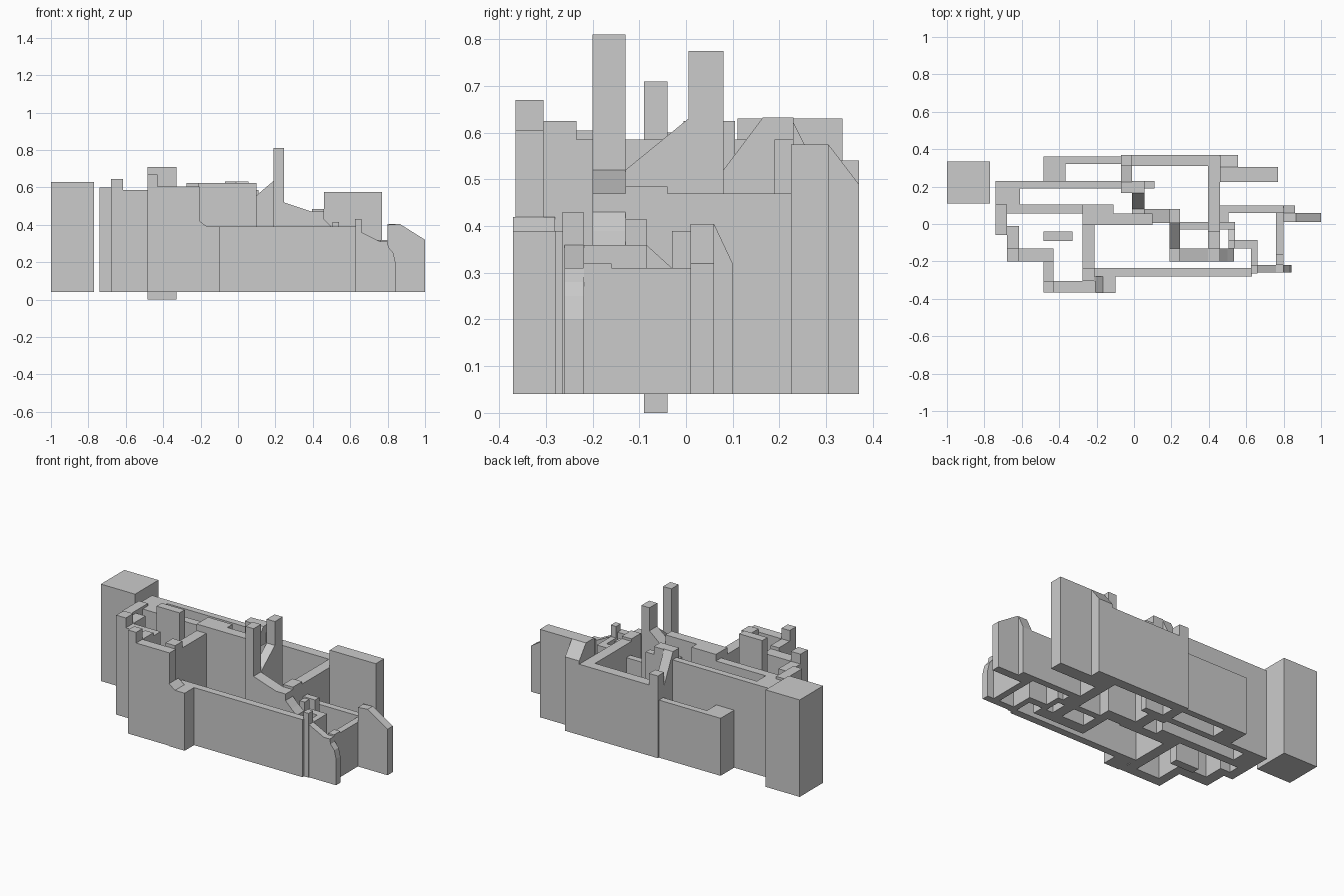
import bpy, bmesh

BASE = 0.04


def extrude(name, points, vec):
    """Closed planar outline pushed along vec to make a solid."""
    bm = bmesh.new()
    face = bm.faces.new([bm.verts.new(p) for p in points])
    top = bmesh.ops.extrude_face_region(bm, geom=[face])["geom"]
    bmesh.ops.translate(bm, vec=vec, verts=[g for g in top if isinstance(g, bmesh.types.BMVert)])
    bmesh.ops.recalc_face_normals(bm, faces=bm.faces)
    me = bpy.data.meshes.new(name)
    bm.to_mesh(me)
    bm.free()
    ob = bpy.data.objects.new(name, me)
    bpy.context.collection.objects.link(ob)
    return ob


def wall(name, x0, x1, y0, y1, top, base=BASE):
    return extrude(name, [(x0, y0, base), (x1, y0, base), (x1, y1, base), (x0, y1, base)],
                   (0, 0, top - base))


def along_x(name, tops, y0, y1):
    """Wall whose top edge follows (x, z) points."""
    pts = [(tops[0][0], BASE)] + tops + [(tops[-1][0], BASE)]
    return extrude(name, [(x, y0, z) for x, z in pts], (0, y1 - y0, 0))


def along_y(name, tops, x0, x1):
    """Wall whose top edge follows (y, z) points."""
    pts = [(tops[0][0], BASE)] + tops + [(tops[-1][0], BASE)]
    return extrude(name, [(x0, y, z) for y, z in pts], (x1 - x0, 0, 0))


# Detached block and left wing
wall("detached_block", -1.0, -0.77, 0.11, 0.335, 0.63)
wall("left_corner_block", -0.74, -0.61, 0.105, 0.19, 0.585)
wall("left_rear_wall", -0.74, 0.11, 0.19, 0.23, 0.585)
wall("left_middle_wall", -0.68, -0.275, 0.055, 0.105, 0.585)
wall("left_end_wall", -0.74, -0.68, -0.06, 0.105, 0.60)
wall("step_wall_a", -0.68, -0.615, -0.13, -0.01, 0.585)
wall("step_corner_post", -0.68, -0.615, -0.2, -0.13, 0.645)
wall("step_wall_b", -0.615, -0.43, -0.2, -0.13, 0.585)
wall("step_wall_c", -0.485, -0.43, -0.305, -0.2, 0.605)
wall("front_corner_post", -0.485, -0.43, -0.365, -0.305, 0.67)
wall("left_front_wall", -0.43, -0.205, -0.365, -0.305, 0.605)
wall("free_pillar", -0.485, -0.33, -0.09, -0.04, 0.71, 0.0)

# Cross wall with raised ends
wall("cross_wall", -0.275, -0.21, -0.235, -0.005, 0.585)
wall("cross_wall_front_end", -0.275, -0.21, -0.305, -0.235, 0.625)
wall("cross_wall_rear_end", -0.275, -0.11, 0.055, 0.105, 0.625)
wall("cross_wall_arm", -0.275, 0.1, -0.005, 0.055, 0.625)

# Front wall and buttress
along_x("front_buttress", [(-0.205, 0.42), (-0.165, 0.39), (-0.1, 0.39)], -0.37, -0.28)
wall("front_wall", -0.21, 0.63, -0.28, -0.235, 0.39)

# Rear wall
wall("rear_low_wall", -0.485, -0.07, 0.32, 0.36, 0.39)
wall("rear_low_block", -0.485, -0.365, 0.23, 0.32, 0.39)
wall("rear_column", -0.07, -0.01, 0.31, 0.37, 0.54)
along_y("rear_gable", [(0.165, 0.633), (0.225, 0.633), (0.31, 0.46)], -0.07, -0.01)
wall("rear_wall", -0.01, 0.46, 0.31, 0.37, 0.47)
along_y("rear_right_bevel", [(0.225, 0.575), (0.305, 0.575), (0.37, 0.49)], 0.46, 0.555)
wall("rear_right_wall", 0.555, 0.77, 0.225, 0.305, 0.575)

# Central court with two towers
along_y("court_ramp", [(0.055, 0.52), (0.08, 0.52), (0.165, 0.633), (0.23, 0.633)], -0.01, 0.055)
along_x("court_rear_wall", [(0.055, 0.52), (0.19, 0.635)], 0.005, 0.08)
for side, y0, y1, top in (("front", -0.2, -0.13, 0.81), ("rear", 0.005, 0.08, 0.775)):
    wall(side + "_tower", 0.19, 0.245, y0, y1, top)
along_y("tower_link", [(-0.13, 0.52), (0.005, 0.63)], 0.19, 0.245)
along_x("court_front_wall", [(0.245, 0.52), (0.395, 0.47), (0.46, 0.47)], -0.2, -0.13)
along_x("court_front_spur", [(0.46, 0.43), (0.5, 0.39), (0.535, 0.36)], -0.2, -0.13)
wall("court_side_wall", 0.395, 0.46, -0.04, 0.31, 0.47)
wall("court_side_raised", 0.395, 0.46, -0.13, -0.04, 0.485)
wall("court_divider", 0.245, 0.54, -0.03, 0.01, 0.39)

# Right wing
wall("nook_post", 0.505, 0.54, -0.13, -0.085, 0.415)
along_y("nook_wall", [(-0.085, 0.36), (-0.03, 0.31)], 0.505, 0.54)
wall("nook_front_wall", 0.54, 0.66, -0.13, -0.085, 0.36)
wall("nook_side_wall", 0.625, 0.66, -0.22, -0.13, 0.36)
wall("right_front_post", 0.625, 0.66, -0.265, -0.22, 0.43)
along_x("right_front_wall", [(0.66, 0.36), (0.76, 0.31), (0.8, 0.31), (0.805, 0.28), (0.83, 0.25),
                             (0.842, 0.2)], -0.26, -0.218)
wall("right_inner_stub", 0.46, 0.505, 0.01, 0.06, 0.32)
wall("right_rear_wall", 0.46, 0.8, 0.06, 0.1, 0.32)
wall("right_end_wall", 0.76, 0.8, -0.16, 0.06, 0.31)
wall("right_end_raised", 0.76, 0.8, -0.22, -0.16, 0.32)
along_y("right_rear_bevel", [(0.06, 0.405), (0.1, 0.32)], 0.8, 0.86)
along_x("right_fin", [(0.8, 0.4), (0.865, 0.405), (1.0, 0.32)], 0.01, 0.06)
